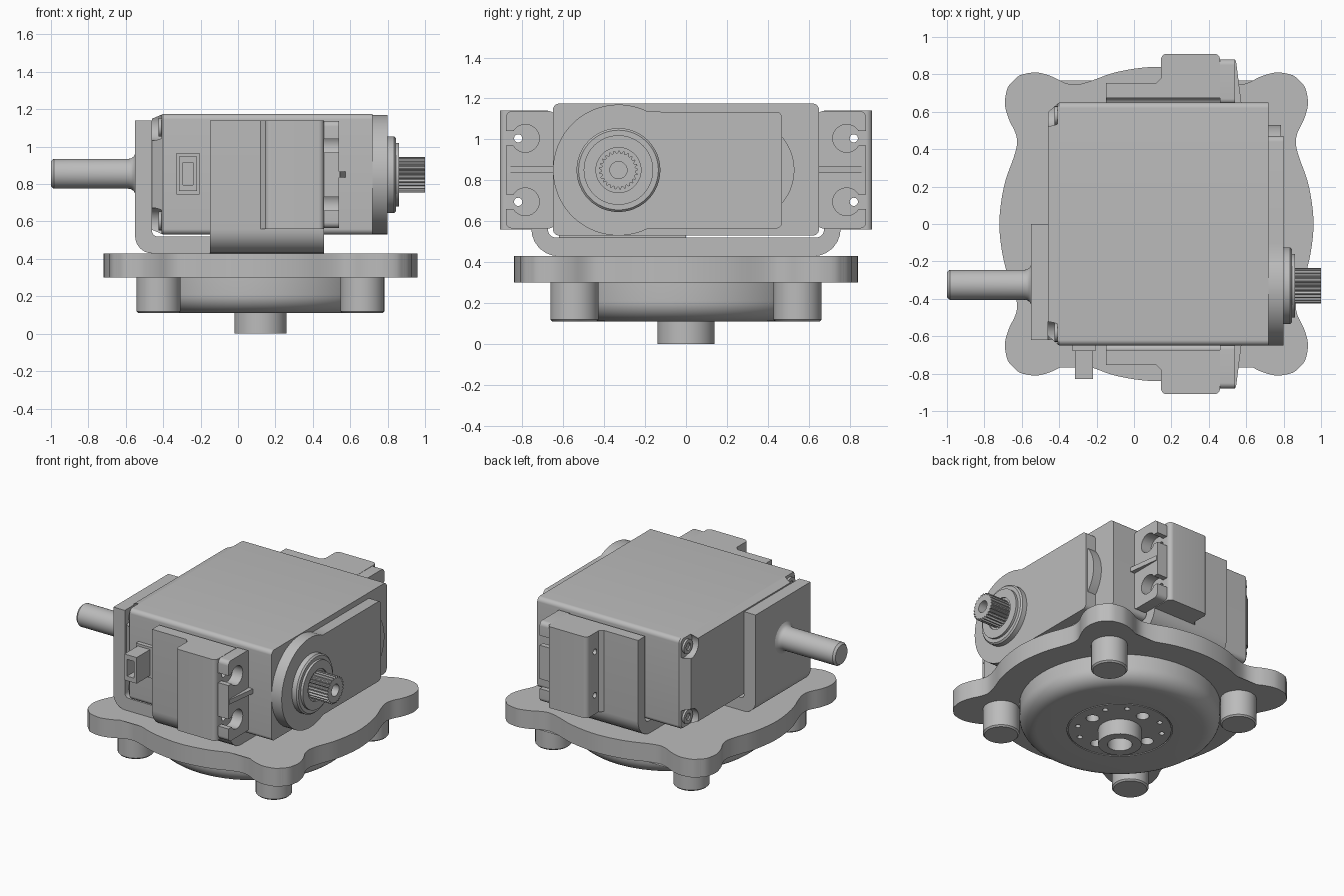
import bpy, bmesh, math
from mathutils import Vector

cube = bpy.data.objects.get("Cube")
if cube:
    bpy.data.objects.remove(cube)

grey = bpy.data.materials.new("plain grey")
grey.use_nodes = True
grey.diffuse_color = (0.5, 0.5, 0.5, 1)
grey.node_tree.nodes["Principled BSDF"].inputs["Base Color"].default_value = (0.5, 0.5, 0.5, 1)


def place(axis, u, v, h):
    """Map profile coordinates to space: u, v across the axis, h along it."""
    return {"x": (h, u, v), "y": (u, h, v), "z": (u, v, h)}[axis]


def finish(name, bm):
    bmesh.ops.recalc_face_normals(bm, faces=bm.faces)
    mesh = bpy.data.meshes.new(name)
    bm.to_mesh(mesh)
    bm.free()
    mesh.materials.append(grey)
    obj = bpy.data.objects.new(name, mesh)
    bpy.context.collection.objects.link(obj)
    return obj


def stack(name, rings):
    """Join rings of points with sides and cap both ends."""
    bm = bmesh.new()
    rows = [[bm.verts.new(p) for p in ring] for ring in rings]
    n = len(rows[0])
    for low, high in zip(rows, rows[1:]):
        for i in range(n):
            j = (i + 1) % n
            bm.faces.new((low[i], low[j], high[j], high[i]))
    bm.faces.new(rows[0])
    bm.faces.new(rows[-1])
    return finish(name, bm)


def prism(name, axis, pts, a, b):
    return stack(name, [[place(axis, u, v, h) for u, v in pts] for h in (a, b)])


def lathe(name, axis, centre, profile, n=48):
    cu, cv = centre
    turn = [2 * math.pi * i / n for i in range(n)]
    return stack(name, [[place(axis, cu + r * math.cos(t), cv + r * math.sin(t), h)
                         for t in turn] for r, h in profile])


def rounded(corners, steps=6):
    """Corners are (u, v) or (u, v, radius)."""
    out = []
    n = len(corners)
    for i, c in enumerate(corners):
        p = Vector(c[:2])
        if len(c) < 3:
            out.append(tuple(p))
            continue
        d0 = (Vector(corners[i - 1][:2]) - p).normalized()
        d1 = (Vector(corners[(i + 1) % n][:2]) - p).normalized()
        half = d0.angle(d1) / 2
        r = c[2]
        mid = p + (d0 + d1).normalized() * r / math.sin(half)
        v0 = p + d0 * r / math.tan(half) - mid
        v1 = p + d1 * r / math.tan(half) - mid
        for k in range(steps + 1):
            out.append(tuple(mid + v0.lerp(v1, k / steps).normalized() * r))
    return out


def rect(u0, u1, v0, v1, r=0):
    pts = [(u0, v0), (u1, v0), (u1, v1), (u0, v1)]
    return rounded([p + (r,) for p in pts]) if r else pts


def cut(obj, cutters):
    """Subtract the cutters, then drop them."""
    for c in cutters:
        c.hide_render = True
        mod = obj.modifiers.new("cut", "BOOLEAN")
        mod.operation = "DIFFERENCE"
        mod.solver = "EXACT"
        mod.object = c
    graph = bpy.context.evaluated_depsgraph_get()
    mesh = bpy.data.meshes.new_from_object(obj.evaluated_get(graph))
    obj.modifiers.clear()
    obj.data = mesh
    for c in cutters:
        bpy.data.objects.remove(c)


def drill(axis, centre, r, a, b):
    return lathe("cutter", axis, centre, [(r, a), (r, b)], 24)


# Base plate: one eighth of the lobed outline, mirrored and repeated four times
CX = 0.12
eighth = [(.84, 0), (.83, .12), (.805, .24), (.765, .35), (.745, .43), (.755, .49),
          (.785, .55), (.805, .61), (.81, .66), (.795, .73), (.765, .765)]
quarter = eighth + [(y, x) for x, y in reversed(eighth)][:-1]
loop = []
for k in range(4):
    c, s = round(math.cos(k * math.pi / 2)), round(math.sin(k * math.pi / 2))
    loop += [Vector((CX + c * x - s * y, s * x + c * y)) for x, y in quarter]
outline = []
for i in range(len(loop)):
    p0, p1, p2, p3 = (loop[(i + k) % len(loop)] for k in (-1, 0, 1, 2))
    for t in (0, 1 / 3, 2 / 3):
        q = p1 * 2 + (p2 - p0) * t + (p0 * 2 - p1 * 5 + p2 * 4 - p3) * t ** 2
        outline.append(tuple((q + (p1 * 3 - p0 - p2 * 3 + p3) * t ** 3) / 2))
prism("base_plate", "z", outline, .30, .43)

# Legs, round underside and hub
for sx in (1, -1):
    for sy in (1, -1):
        lathe("base_leg", "z", (CX + sx * .545, sy * .545),
              [(.118, .31), (.118, .12), (.108, .11)], 32)
bowl = [(.65, .31), (.65, .21)]
bowl += [(.54 + .11 * math.cos(a), .21 - .1 * math.sin(a))
         for a in [math.pi / 16 * k for k in range(1, 9)]]
bowl += [(.342, .11), (.342, .118), (.334, .118), (.334, .11), (.05, .11)]
underside = lathe("base_underside", "z", (CX, 0), bowl, 64)
holes = []
for k in range(12):
    a = math.pi / 6 * k
    spread, r = (.23, .042) if k % 3 == 0 else (.275, .018)
    holes.append(drill("z", (CX + spread * math.cos(a), spread * math.sin(a)), r, .05, .16))
cut(underside, holes)
lathe("base_hub", "z", (CX, 0), [(.14, .12), (.14, 0), (.08, 0), (.08, .09)])

# Motor body with tapered rear cap and corner screws
section = rect(-.65, .65, .53, 1.175, .03)
prism("motor_body", "x", section, -.40, .72)
MID = .853
cap = stack("rear_cap", [[(x, y * f, MID + (z - MID) * f) for y, z in section]
                         for x, f in ((-.46, .92), (-.40, 1))])
cut(cap, [drill("x", (sy * .6, MID + sz * .265), .085, -.5, -.41)
          for sy in (1, -1) for sz in (1, -1)])
for sy in (1, -1):
    for sz in (1, -1):
        lathe("cap_screw", "x", (sy * .58, MID + sz * .25),
              [(.05, -.40), (.05, -.425), (.025, -.425), (.025, -.415)], 20)

# Output housing with round end, rear bulge, collar and toothed shaft
OUT = (-.33, .85)
arc = [math.radians(63 + 234 * k / 40) for k in range(41)]
housing = [(OUT[0] + .32 * math.cos(a), OUT[1] + .32 * math.sin(a)) for a in arc]
housing += rounded([(-.1, .565), (.47, .565, .03), (.47, 1.135, .03), (-.1, 1.135)])
prism("output_housing", "x", housing, .71, .80)
lathe("housing_bulge", "x", (.28, .85), [(.25, .71), (.25, .785)])
lathe("output_collar", "x", OUT, [(.205, .79), (.205, .835), (.195, .845), (.17, .845),
                                  (.17, .862), (.11, .862), (.11, .85)])
TEETH = 25
gear = []
for k in range(TEETH * 4):
    a = 2 * math.pi * k / (TEETH * 4)
    r = .095 if k % 4 < 2 else .083
    gear.append((OUT[0] + r * math.cos(a), OUT[1] + r * math.sin(a)))
spline = prism("output_spline", "x", gear, .84, 1)
cut(spline, [drill("x", OUT, .042, .9, 1.1)])

# Mounting tabs with open screw slots and a small rib, and the bracket ears behind
for s in (1, -1):
    side = "left" if s < 0 else "right"
    lo, hi = sorted((s * .64, s * .88))
    tab = prism("mounting_tab", "x", rect(lo, hi, .565, 1.138, .03), .46, .54)
    cutters = []
    for z in (.695, 1.005):
        cutters.append(drill("x", (s * .785, z), .068, .4, .6))
        slot = sorted((s * .79, s * .95))
        cutters.append(prism("cutter", "x", rect(*slot, z - .035, z + .035), .41, .59))
    cut(tab, cutters)
    prism("tab_rib", "z", [(.53, s * .64), (.575, s * .64), (.545, s * .875), (.53, s * .875)],
          .835, .868)
    ear = prism("bracket_ear", "z",
                rounded([(.12, s * .69), (.12, s * .755), (.145, s * .78), (.145, s * .91, .03),
                         (.46, s * .91, .03), (.46, s * .69)]), .56, 1.14)
    cut(ear, [drill("x", (s * .82, z), .02, .1, .5) for z in (.695, 1.005)])

# U-shaped strap under and beside the motor
strap = [(-.755, 1.14), (-.755, .43, .13), (.755, .43, .13), (.755, 1.14),
         (.675, 1.14), (.675, .52, .04), (-.675, .52, .04), (-.675, 1.14)]
prism("bracket_strap", "x", rounded(strap), -.15, .46)

# Rear support with idler shaft
support = [(-.55, 1.14), (-.55, .43, .09), (-.14, .43), (-.14, .52),
           (-.46, .52, .03), (-.46, 1.14)]
prism("rear_support", "y", rounded(support), -.62, 0)
lathe("idler_shaft", "x", (-.325, .855),
      [(.11, -.54), (.108, -.55), (.092, -.558), (.083, -.57), (.08, -.585),
       (.08, -.985), (.068, -1)])

# Cable connector
prism("connector_collar", "y", rect(-.33, -.205, .745, .965), -.68, -.64)
socket = prism("connector_socket", "y", rect(-.316, -.219, .762, .948), -.83, -.67)
cut(socket, [prism("cutter", "y", rect(-.295, -.24, .795, .915), -.9, -.72)])

# Smooth the round surfaces, keep hard edges
for obj in bpy.context.collection.objects:
    obj.select_set(obj.type == "MESH" and obj.data.materials.get("plain grey") is not None)
    if obj.select_get():
        bpy.context.view_layer.objects.active = obj
bpy.ops.object.shade_smooth_by_angle(angle=math.radians(30))
